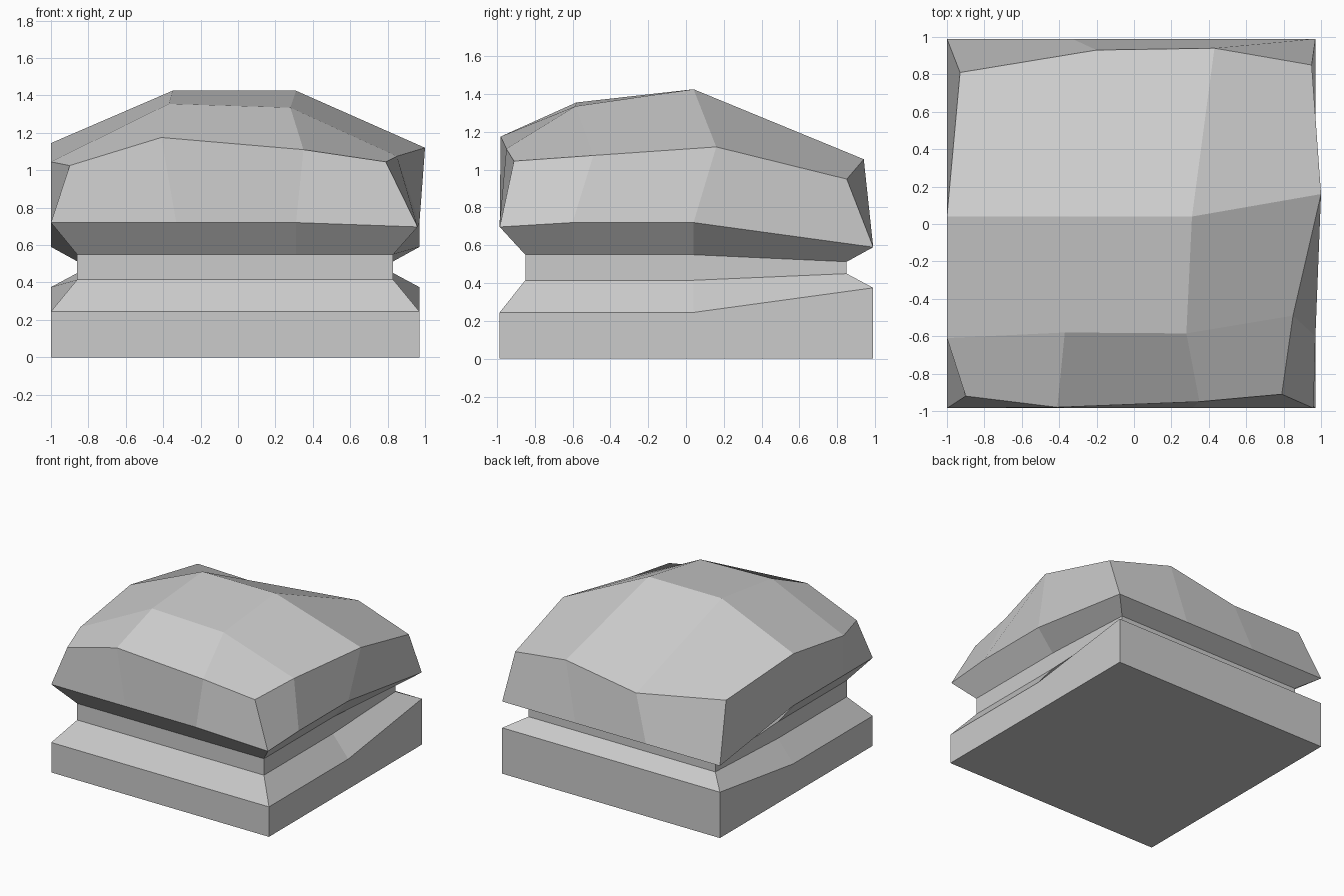
import bpy, bmesh

if "Cube" in bpy.data.objects:
    bpy.data.objects.remove(bpy.data.objects["Cube"])

# Shared 4 x 4 layout: perimeter order runs counter-clockwise from the front left corner
PERIMETER = [(0, 0), (1, 0), (2, 0), (3, 0), (3, 1), (3, 2),
             (3, 3), (2, 3), (1, 3), (0, 3), (0, 2), (0, 1)]
OUTER = ([-1, -.33, .31, .97], [-.985, -.6, .04, .99])
NECK = ([-.86, -.33, .31, .83], [-.85, -.6, .04, .85])


def level(layout, z_front, z_back):
    """Ring of points: level up to the third row, then sloping to the back."""
    xs, ys = layout
    return [(xs[i], ys[j], z_back if j == 3 else z_front) for i, j in PERIMETER]


# Base slab, groove and flared underside of the cap
rings = [level(OUTER, 0, 0),
         level(OUTER, .245, .375),
         level(NECK, .415, .45),
         level(NECK, .55, .513),
         level(OUTER, .72, .59)]
rings[4][3] = (.96, -.985, .697)

# Uneven shoulder of the cap
rings.append([(-.9, -.92, 1.025), (-.41, -.98, 1.175), (.35, -.95, 1.11),
              (.79, -.91, 1.045), (.85, -.49, 1.075), (1, .16, 1.12),
              (.95, .85, .95), (.43, .94, 1.055), (-.2, .93, .95),
              (-.93, .81, 1.04), (-1, .04, 1.145), (-1, -.61, 1.045)])

# Crown of the cap
crown = {(1, 1): (-.37, -.58, 1.355), (2, 1): (.28, -.585, 1.335),
         (1, 2): (-.35, .04, 1.425), (2, 2): (.31, .04, 1.425)}

bm = bmesh.new()
loops = [[bm.verts.new(p) for p in ring] for ring in rings]
bm.faces.new(loops[0][::-1])
for low, high in zip(loops, loops[1:]):
    for a in range(12):
        b = (a + 1) % 12
        bm.faces.new((low[a], low[b], high[b], high[a]))

# Top patch joins the shoulder to the crown
grid = dict(zip(PERIMETER, loops[-1]))
grid.update({k: bm.verts.new(p) for k, p in crown.items()})
for i in range(3):
    for j in range(3):
        bm.faces.new([grid[k] for k in ((i, j), (i + 1, j), (i + 1, j + 1), (i, j + 1))])

bmesh.ops.recalc_face_normals(bm, faces=bm.faces)
mesh = bpy.data.meshes.new("carved_block")
bm.to_mesh(mesh)
bm.free()
bpy.context.collection.objects.link(bpy.data.objects.new("carved_block", mesh))
